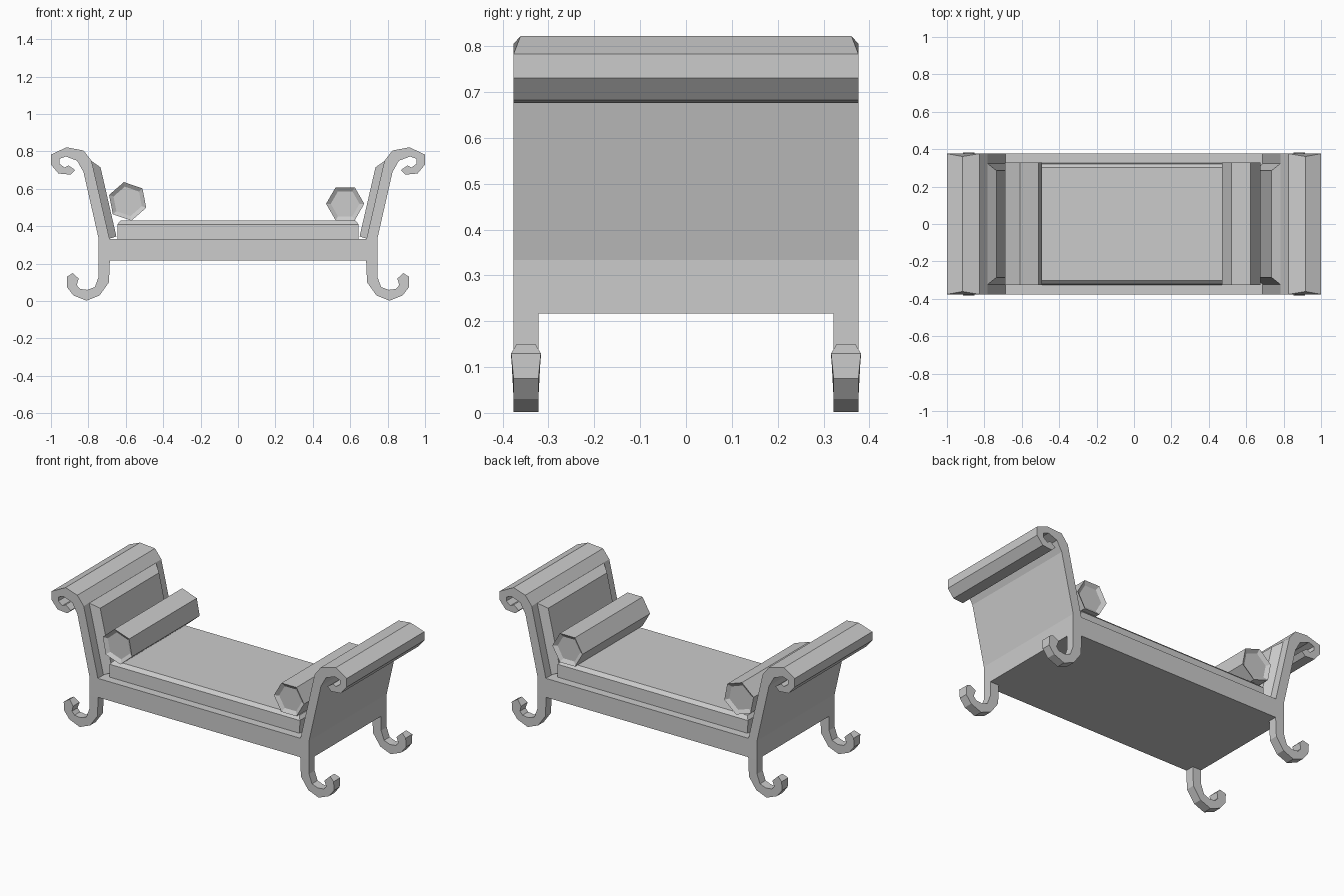
import bpy, bmesh
from math import radians, cos, sin

if "Cube" in bpy.data.objects:
    bpy.data.objects.remove(bpy.data.objects["Cube"])


def finish(name, bm):
    bmesh.ops.recalc_face_normals(bm, faces=bm.faces)
    me = bpy.data.meshes.new(name)
    bm.to_mesh(me)
    bm.free()
    ob = bpy.data.objects.new(name, me)
    bpy.context.collection.objects.link(ob)
    return ob


def loft(bm, loops):
    """Skin a list of equal-length closed loops and cap both ends."""
    rings = [[bm.verts.new(p) for p in loop] for loop in loops]
    n = len(rings[0])
    for a, b in zip(rings, rings[1:]):
        for i in range(n):
            j = (i + 1) % n
            bm.faces.new((a[i], a[j], b[j], b[i]))
    return [bm.faces.new(rings[0]), bm.faces.new(rings[-1])]


def prism(name, profile, cy, half, widths=None):
    """Extrude an XZ profile along y; widths scales the depth per point."""
    bm = bmesh.new()
    w = widths or {}
    loft(bm, [[(x, cy + s * half * w.get(i, 1), z) for i, (x, z) in enumerate(profile)]
              for s in (-1, 1)])
    return finish(name, bm)


# Frame: rail and both scrolled arms as one profile
arm = [(.745, .217), (.745, .333), (.826, .69), (.86, .75), (.92, .773), (.955, .76),
       (.955, .735), (.928, .714), (.906, .725), (.87, .70), (.895, .676), (.96, .682),
       (1, .73), (1, .783), (.917, .822), (.826, .805), (.783, .75), (.687, .333)]
n = len(arm)
frame_profile = arm + [(-x, z) for x, z in reversed(arm)]
prism("frame", frame_profile, 0, .376, {14: .96, 2 * n - 15: .96})

# Scrolled legs, flared at the curl tip
leg = [(.745, .22), (.745, .13), (.765, .075), (.805, .06), (.845, .065), (.862, .085),
       (.852, .12), (.883, .15), (.915, .13), (.915, .075), (.88, .03), (.81, .002),
       (.74, .03), (.69, .1), (.685, .22)]
flare = {6: 1.2, 7: .75, 8: 1.2}
for sx, side in ((-1, "left"), (1, "right")):
    for cy, end in ((-.349, "front"), (.349, "back")):
        prism(f"{end}_{side}_leg", [(sx * x, z) for x, z in leg], cy, .027, flare)

# Seat cushion with softened top edge
bm = bmesh.new()
loft(bm, [[(sx * hx, sy * hy, z) for sx, sy in ((-1, -1), (1, -1), (1, 1), (-1, 1))]
          for hx, hy, z in ((.645, .325, .333), (.645, .322, .41), (.628, .302, .43))])
finish("seat_cushion", bm)

# Padded inner faces of the arms
for sx, side in ((-1, "left"), (1, "right")):
    bm = bmesh.new()
    loft(bm, [[(sx * x0, -h, z0), (sx * x0, h, z0), (sx * x1, h, z1), (sx * x1, -h, z1)]
              for x0, z0, x1, z1, h in ((.69, .333, .785, .75, .325),
                                        (.65, .345, .735, .715, .285))])
    finish(f"{side}_arm_pad", bm)

# Hexagonal bolsters with inset ends
for side, cx, cz, r, turn in (("left", -.59, .533, .105, 41), ("right", .573, .52, .102, 0)):
    bm = bmesh.new()
    ring = [(cx + r * cos(radians(turn + 60 * k)), cz + r * sin(radians(turn + 60 * k)))
            for k in range(6)]
    caps = loft(bm, [[(x, y, z) for x, z in ring] for y in (-.325, .33)])
    bmesh.ops.recalc_face_normals(bm, faces=bm.faces)
    bmesh.ops.inset_individual(bm, faces=caps, thickness=.025, depth=-.015)
    finish(f"{side}_bolster", bm)
